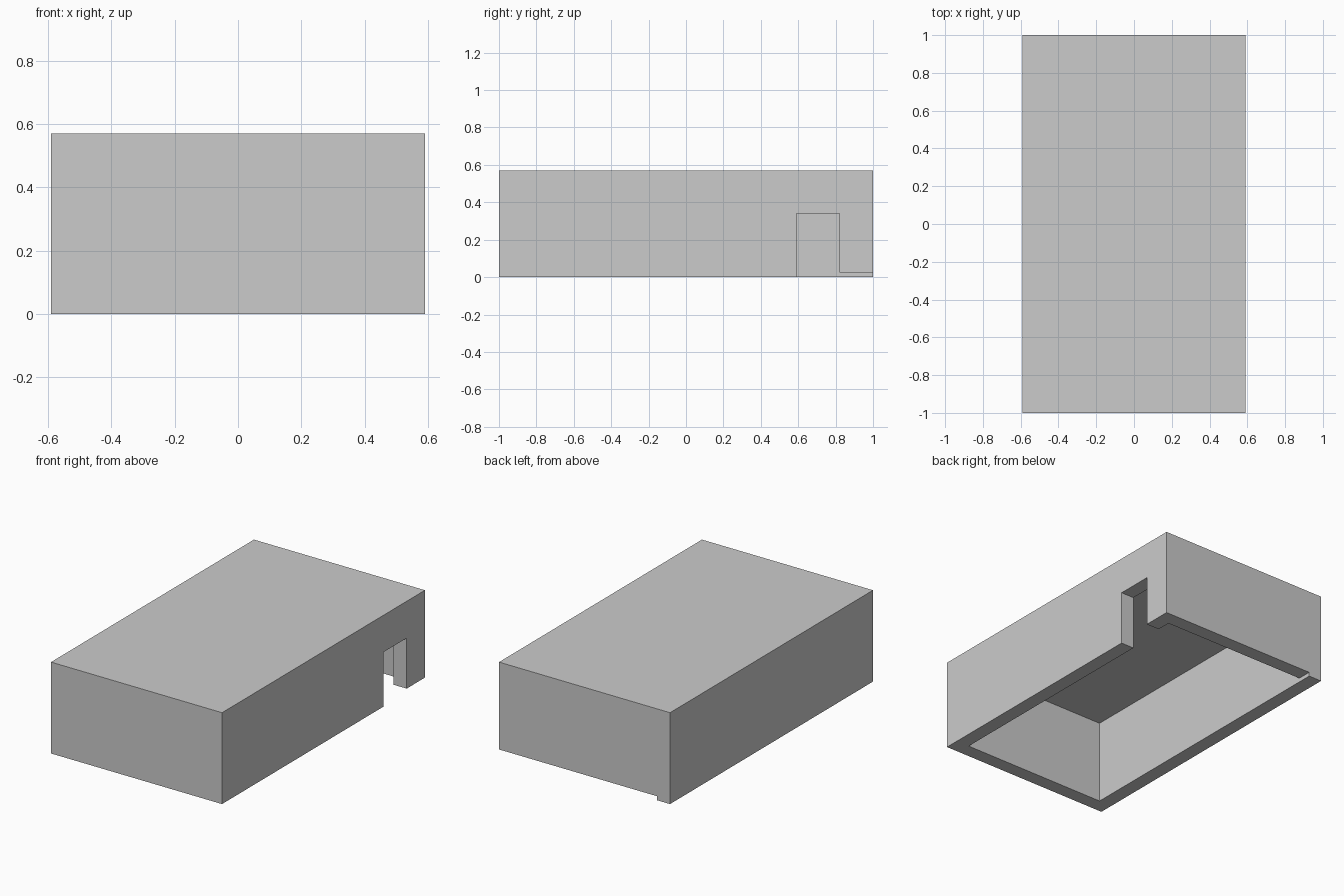
import bpy

if "Cube" in bpy.data.objects:
    bpy.data.objects.remove(bpy.data.objects["Cube"])

W, L, H = 0.59, 1.0, 0.57      # half width, half length, height
T, ROOF, GAP = 0.09, 0.045, 0.025

grey = bpy.data.materials.new("light grey")
grey.diffuse_color = (0.6, 0.6, 0.6, 1)
grey.use_nodes = True
grey.node_tree.nodes["Principled BSDF"].inputs["Base Color"].default_value = grey.diffuse_color


def box(name, lo, hi):
    """Axis-aligned box between two corners."""
    bpy.ops.mesh.primitive_cube_add(size=1)
    ob = bpy.context.object
    ob.name = name
    for v in ob.data.vertices:
        v.co = [lo[i] if v.co[i] < 0 else hi[i] for i in range(3)]
    ob.data.materials.append(grey)
    return ob


# Outer block
shell = box("open_bottom_shell", (-W, -L, 0), (W, L, H))

# Cutters: hollow inside, doorway in the right wall, raised rear edge
cutters = [
    box("cavity_cutter", (-W + T, -L + T, -0.2), (W - T, L - T, H - ROOF)),
    box("doorway_cutter", (W - 2 * T, 0.59, -0.2), (W + 0.1, 0.82, 0.34)),
    box("rear_gap_cutter", (-W + T, 0.7, -0.2), (W + 0.1, L + 0.1, GAP)),
]
for c in cutters:
    c.hide_render = True
    m = shell.modifiers.new(c.name, 'BOOLEAN')
    m.operation = 'DIFFERENCE'
    m.solver = 'EXACT'
    m.object = c

# Apply the cuts and remove the cutters
bpy.ops.object.select_all(action='DESELECT')
shell.select_set(True)
bpy.context.view_layer.objects.active = shell
for m in list(shell.modifiers):
    bpy.ops.object.modifier_apply(modifier=m.name)
for c in cutters:
    bpy.data.objects.remove(c, do_unlink=True)
